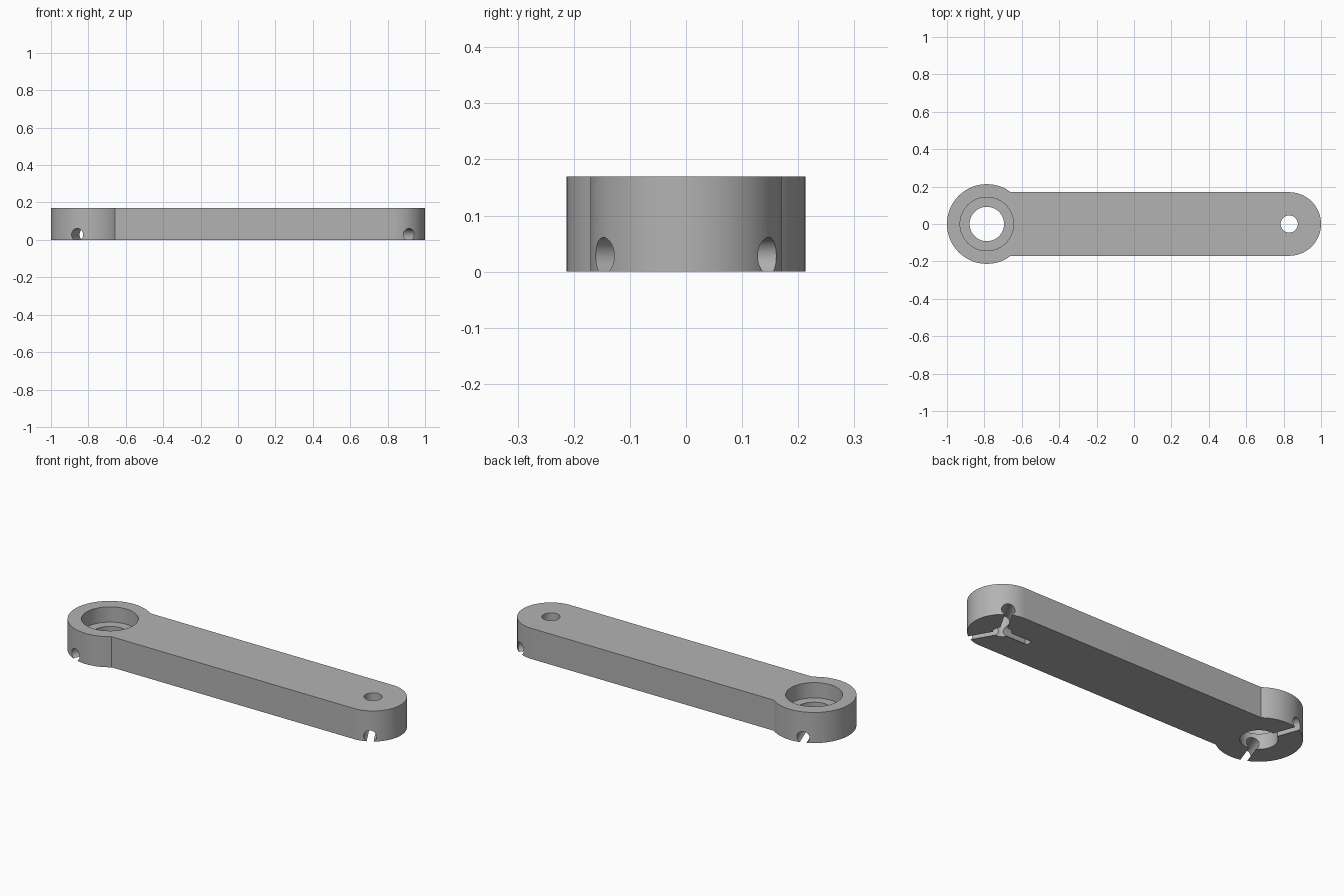
import bpy
import bmesh
from math import cos, sin, acos, asin, pi, radians
from mathutils import Matrix, Vector

cube = bpy.data.objects.get("Cube")
if cube:
    bpy.data.objects.remove(cube, do_unlink=True)

HEIGHT = 0.17
BIG_X, BIG_R = -0.787, 0.213      # large boss
TIP_X, TIP_R = 0.83, 0.17         # rounded tip, same half width as the arm
GROOVE_R, GROOVE_Z = 0.033, 0.028

grey = bpy.data.materials.new("plain grey")
grey.use_nodes = True
grey.diffuse_color = (0.45, 0.45, 0.45, 1)
grey.node_tree.nodes["Principled BSDF"].inputs["Base Color"].default_value = (0.45, 0.45, 0.45, 1)


def arc(cx, r, start, end, steps):
    angles = [start + (end - start) * i / steps for i in range(steps + 1)]
    return [(cx + r * cos(a), r * sin(a), 0) for a in angles]


def new_object(name, bm):
    mesh = bpy.data.meshes.new(name)
    bm.to_mesh(mesh)
    bm.free()
    obj = bpy.data.objects.new(name, mesh)
    bpy.context.collection.objects.link(obj)
    return obj


def cut_cylinder(target, start, end, r):
    """Remove a cylinder running from start to end."""
    start, end = Vector(start), Vector(end)
    axis = end - start
    turn = axis.to_track_quat('Z', 'Y').to_matrix().to_4x4()
    bm = bmesh.new()
    bmesh.ops.create_cone(bm, cap_ends=True, segments=64, radius1=r, radius2=r,
                          depth=axis.length,
                          matrix=Matrix.Translation((start + end) / 2) @ turn)
    cutter = new_object("cutter", bm)
    cutter.hide_render = True
    mod = target.modifiers.new("cut", 'BOOLEAN')
    mod.operation = 'DIFFERENCE'
    mod.solver = 'EXACT'
    mod.object = cutter
    bpy.context.view_layer.objects.active = target
    bpy.ops.object.modifier_apply(modifier=mod.name)
    bpy.data.objects.remove(cutter, do_unlink=True)


# Arm outline: rounded tip, then the boss arc between its meetings with the arm
meet = asin(TIP_R / BIG_R)
outline = arc(TIP_X, TIP_R, -pi / 2, pi / 2, 48)
outline += arc(BIG_X, BIG_R, meet, 2 * pi - meet, 80)
bm = bmesh.new()
base = bm.faces.new([bm.verts.new(p) for p in outline])
top = bmesh.ops.extrude_face_region(bm, geom=[base])["geom"]
bmesh.ops.translate(bm, vec=(0, 0, HEIGHT),
                    verts=[v for v in top if isinstance(v, bmesh.types.BMVert)])
bmesh.ops.recalc_face_normals(bm, faces=bm.faces)
arm = new_object("lever_arm", bm)
arm.data.materials.append(grey)

# Through holes and the counterbore in the boss
cut_cylinder(arm, (BIG_X, 0, -0.1), (BIG_X, 0, 0.3), 0.092)
cut_cylinder(arm, (BIG_X, 0, HEIGHT / 2), (BIG_X, 0, 0.3), 0.143)
cut_cylinder(arm, (TIP_X, 0, -0.1), (TIP_X, 0, 0.3), 0.046)

# Round-topped grooves in the underside, radiating from the holes
for cx, degrees, length in ((BIG_X, 110, 0.3), (BIG_X, -110, 0.3),
                            (TIP_X, 60, 0.3), (TIP_X, -60, 0.3), (TIP_X, 180, 0.17)):
    a = radians(degrees)
    cut_cylinder(arm, (cx, 0, GROOVE_Z),
                 (cx + length * cos(a), length * sin(a), GROOVE_Z), GROOVE_R)

# Smooth curved walls, sharp rims
for o in bpy.context.selected_objects:
    o.select_set(False)
arm.select_set(True)
bpy.context.view_layer.objects.active = arm
bpy.ops.object.shade_smooth_by_angle(angle=radians(30))
